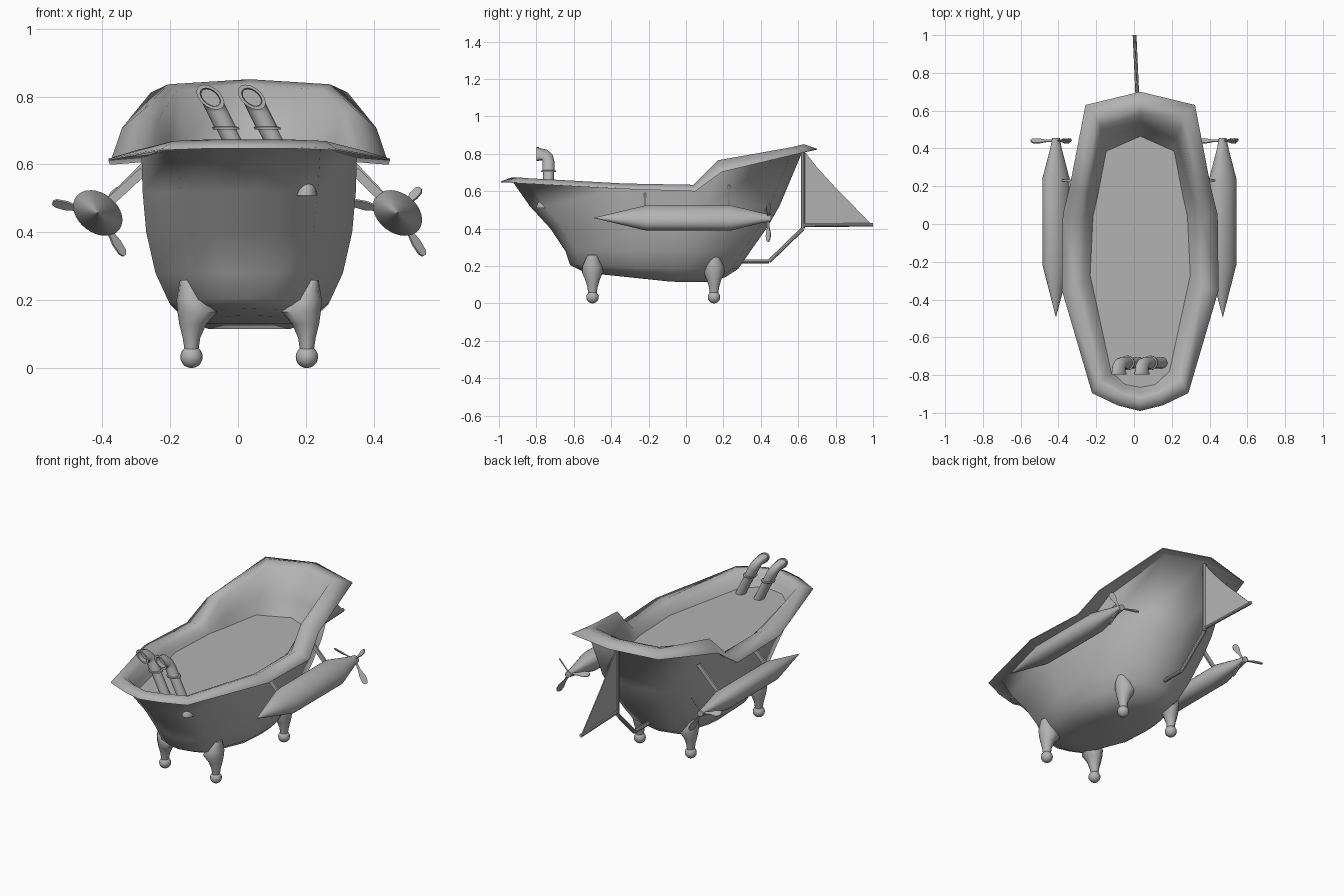
import bpy, bmesh, math
from mathutils import Vector, Matrix

if "Cube" in bpy.data.objects:
    bpy.data.objects.remove(bpy.data.objects["Cube"])

CX = 0.033  # centre line of the tub
grey = bpy.data.materials.new("grey")
grey.diffuse_color = (0.45, 0.45, 0.45, 1)
grey.use_nodes = True
grey.node_tree.nodes["Principled BSDF"].inputs["Base Color"].default_value = grey.diffuse_color


def finish(name, bm, angle=35):
    bmesh.ops.recalc_face_normals(bm, faces=bm.faces)
    mesh = bpy.data.meshes.new(name)
    bm.to_mesh(mesh)
    bm.free()
    ob = bpy.data.objects.new(name, mesh)
    bpy.context.collection.objects.link(ob)
    mesh.materials.append(grey)
    bpy.context.view_layer.objects.active = ob
    ob.select_set(True)
    bpy.ops.object.shade_smooth_by_angle(angle=math.radians(angle))
    ob.select_set(False)
    return ob


def loft(name, rings, angle=35, sharp_cap=False):
    """Skin a list of equal-length point rings and cap both ends."""
    bm = bmesh.new()
    vs = [[bm.verts.new(p) for p in r] for r in rings]
    n = len(vs[0])
    for a, b in zip(vs, vs[1:]):
        for i in range(n):
            j = (i + 1) % n
            bm.faces.new((a[i], a[j], b[j], b[i]))
    bm.faces.new(vs[0])
    top = bm.faces.new(vs[-1])
    bm.normal_update()
    if sharp_cap:
        bmesh.ops.split_edges(bm, edges=top.edges[:])
    return finish(name, bm, angle)


def circle(c, axis, r, n=16):
    """Ring around an axis, with a steady start direction so lofts do not twist."""
    axis = Vector(axis).normalized()
    ref = Vector((1, 0, 0)) if abs(axis.x) < .9 else Vector((0, 1, 0))
    v = axis.cross(ref).normalized()
    u = v.cross(axis)
    return [Vector(c) + u * r * math.cos(t) + v * r * math.sin(t)
            for t in (2 * math.pi * i / n for i in range(n))]


def rod(name, a, b, r):
    d = Vector(b) - Vector(a)
    return loft(name, [circle(a, d, r, 10), circle(b, d, r, 10)])


def mirror(half):
    """Half outline from front to back, completed across the centre line."""
    return half + [(-x, y, z) for x, y, z in half[-2:0:-1]]


def shift(ring):
    return [(x + CX, y, z) for x, y, z in ring]


# Tub: half outlines of the rim edge, the wall top and the water line
edge = [(0, -.99, .65), (.12, -.96, .65), (.255, -.895, .645), (.415, -.35, .615),
        (.41, .05, .602), (.375, .19, .705), (.29, .63, .81), (0, .70, .825)]
wall = [(0, -.93), (.10, -.90), (.21, -.84), (.317, -.33),
        (.31, .04), (.29, .17), (.225, .57), (0, .63)]
water = [(0, -.865), (.08, -.85), (.155, -.78), (.265, -.27),
         (.25, .04), (.225, .15), (.18, .385), (0, .465)]
rings = []
# z at front, z at back, half width, front y, back y, roundness
for zf, zb, w, f, b, k in [(.155, .115, .13, -.45, .12, .3), (.175, .14, .19, -.56, .21, .3),
                           (.205, .185, .238, -.62, .28, .3), (.28, .28, .278, -.645, .345, .25),
                           (.40, .40, .305, -.725, .43, .2), (.52, .52, .315, -.835, .50, .1)]:
    half = []
    for x, y in wall:
        t = (y + .93) / 1.56
        oval = math.sqrt(max(0, 1 - ((t - .5) / .5) ** 2))
        half.append((w * ((1 - k) * x / .317 + k * oval), f + (b - f) * t,
                     zf + (zb - zf) * min(1, t * 1.5)))
    rings.append(mirror(half))
rings.append(mirror([(x, y, e[2] + .005) for (x, y), e in zip(wall, edge)]))
rings.append(mirror([(x, y, z - .003) for x, y, z in edge]))
rings.append(mirror([(x, y, z + .002) for x, y, z in edge]))
peak = [.024, .024, .024, .026, .032, .06, .026, .026]
rings.append(mirror([(x * 1.06, y, e[2] + h) for (x, y), e, h in zip(wall, edge, peak)]))
rings.append(mirror([(a[0] * .7 + w[0] * .3, a[1] * .7 + w[1] * .3, e[2] + h * .4)
                     for a, w, e, h in zip(wall, water, edge, peak)]))
# Backrest slope just above the water
rings.append(mirror([(a[0] * .25 + w[0] * .75, a[1] * .33 + w[1] * .67, .595 + (e[2] - .595) * .35)
                     for a, w, e in zip(wall, water, edge)]))
rings.append(mirror([(x, y, .583) for x, y in water]))
loft("tub", [shift(r) for r in rings], 75, True)

# Four clawed legs with ball feet
for side in (-1, 1):
    for y, pos in ((-.5, "front"), (.15, "back")):
        prof = [(.05, .170, .020, .022), (.09, .170, .026, .028), (.13, .166, .040, .040),
                (.165, .153, .058, .056), (.20, .166, .048, .053), (.26, .188, .016, .025)]
        loft(f"{pos}_leg", [[(CX + side * (cx + rx * math.cos(t)), y + ry * math.sin(t), z)
                             for t in (math.pi * i / 6 for i in range(12))]
                            for z, cx, rx, ry in prof], 50)
        bm = bmesh.new()
        bmesh.ops.create_uvsphere(bm, u_segments=16, v_segments=10, radius=.033,
                                  matrix=Matrix.Translation((CX + side * .17, y, .033)))
        finish(f"{pos}_foot", bm)

# Side pontoons, both tilted the same way, with flat struts and propellers
tilt = math.radians(-38)
for side, px in ((-1, -.413), (1, .47)):
    prof = [(-.495, .002), (-.37, .45), (-.215, 1), (.24, 1), (.40, .42), (.455, .28)]
    body = []
    for y, s in prof:
        ring = []
        for i in range(32):
            t = 2 * math.pi * i / 32
            a, b = .08 * s * math.cos(t), .058 * s * math.sin(t)
            ring.append((px + a * math.cos(tilt) - b * math.sin(tilt), y,
                         .457 + a * math.sin(tilt) + b * math.cos(tilt)))
        body.append(ring)
    loft("pontoon", body, 30)
    for y, ex, ez in ((-.22, .312, .58), (.23, .278, .625)):
        end, start = Vector((CX + side * ex, y, ez)), Vector((px, y, .457))
        w = (end - start).cross(Vector((0, 1, 0))).normalized() * .013
        o = Vector((0, .005, 0))
        loft("pontoon_strut", [[c - w - o, c + w - o, c + w + o, c - w + o]
                               for c in (start, end)])
    # Blades: thin pitched plates that widen toward the tip
    for ang, length in ((167, .137), (47, .10), (-58, .148)):
        d = Vector((math.cos(math.radians(ang)), 0, math.sin(math.radians(ang))))
        across = (Vector((0, 1, 0)) + d.cross(Vector((0, 1, 0)))).normalized()
        thick = d.cross(across) * .003
        hub = Vector((px, .44, .457))
        blade = []
        for s, w in ((0, .006), (.4, .007), (.7, .017), (.92, .015), (1, .006)):
            c = hub + d * length * s
            blade.append([c - across * w - thick, c + across * w - thick,
                          c + across * w + thick, c - across * w + thick])
        loft("propeller_blade", blade)

# Upright bent pipes with collars and hollow mouths, sheared to one side
for x0 in (-.035, .087):
    path = [(-.735, .56, .029, 0), (-.735, .703, .029, 0), (-.735, .703, .039, 0),
            (-.735, .710, .039, 0), (-.735, .712, .032, 0), (-.735, .755, .032, 0),
            (-.740, .778, .032, 30), (-.755, .793, .032, 60), (-.785, .798, .033, 90),
            (-.787, .798, .037, 90), (-.798, .798, .037, 90), (-.798, .798, .027, 90),
            (-.770, .797, .025, 90)]
    pipe = []
    for y, z, r, a in path:
        a = math.radians(a)
        ring = circle((0, y, z), (0, -math.sin(a), math.cos(a)), r)
        pipe.append([(x0 + p.x - .5 * (p.z - .705), p.y, p.z) for p in ring])
    loft("pipe", pipe, 40)

# Small hooded vent on one side of the bow
bm = bmesh.new()
bmesh.ops.create_uvsphere(bm, u_segments=16, v_segments=10, radius=1,
                          matrix=Matrix.Translation((.2, -.755, .508))
                          @ Matrix.Diagonal((.033, .045, .052, 1)))
bmesh.ops.bisect_plane(bm, geom=bm.verts[:] + bm.edges[:] + bm.faces[:],
                       plane_co=(0, 0, .509), plane_no=(0, 0, -1), clear_outer=True)
bmesh.ops.holes_fill(bm, edges=[e for e in bm.edges if e.is_boundary])
finish("vent_hood", bm)

# Rudder frame: bent lower arm, post and boom
sx = .02
arm = [(CX, .24, .225), (CX, .445, .225), (sx, .625, .40), (sx, .625, .82)]
for a, b in zip(arm, arm[1:]):
    rod("rudder_arm", a, b, .011)
rod("rudder_boom", (sx, .625, .418), (.003, 1.0, .42), .010)

# Rudder sail: thin triangle with a slightly hollow trailing edge
outline = [(.63, .425), (.99, .425), (.80, .618), (.70, .728), (.632, .815)]
loft("rudder_sail", [[(sx - (y - .63) * .045 + o, y, z) for y, z in outline]
                     for o in (-.003, .003)])
